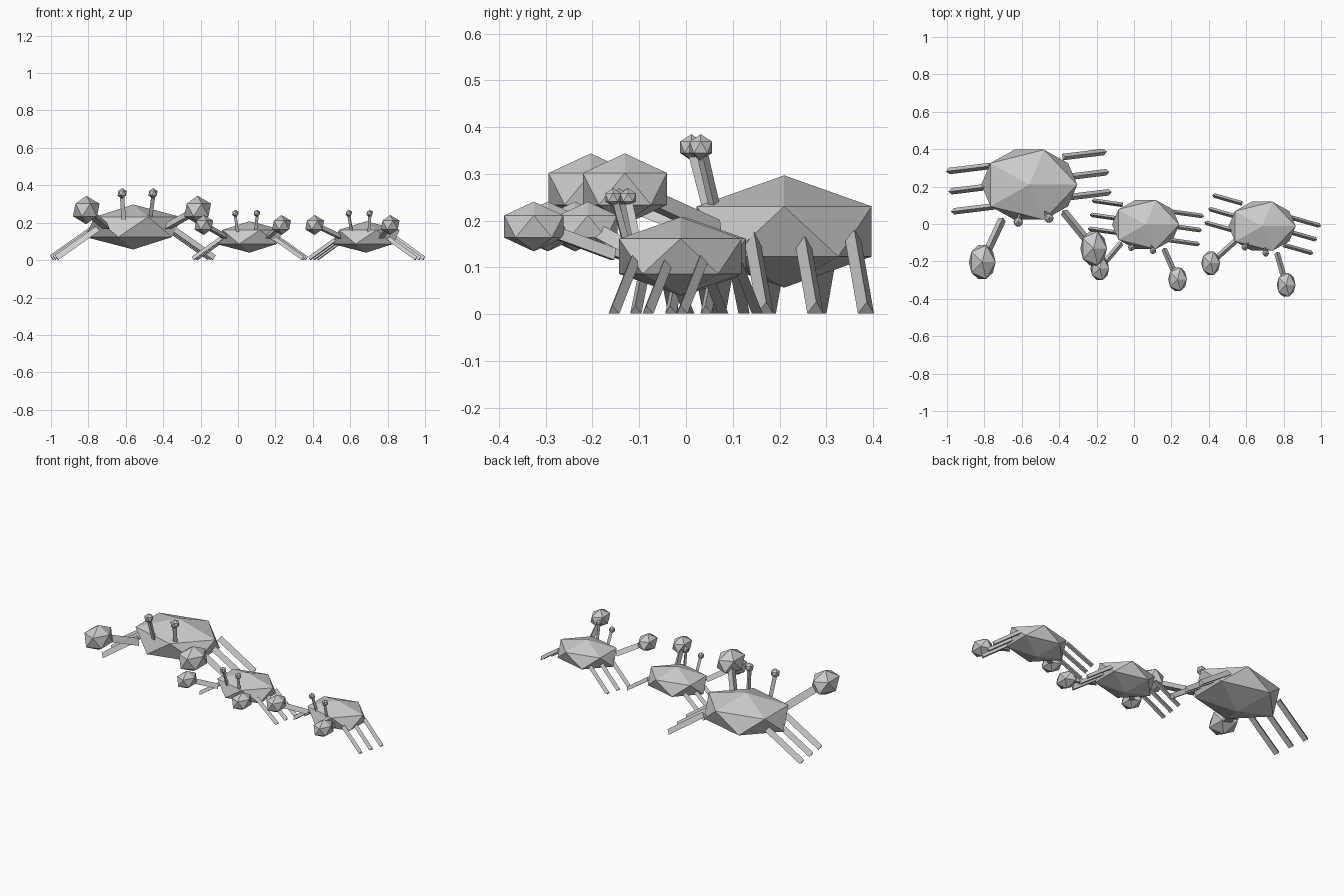
import bpy
import math
from mathutils import Matrix, Vector

cube = bpy.data.objects.get("Cube")
if cube:
    bpy.data.objects.remove(cube, do_unlink=True)

grey = bpy.data.materials.new("light_grey")
grey.use_nodes = True
colour = (0.6, 0.6, 0.6, 1)
grey.diffuse_color = colour
grey.node_tree.nodes["Principled BSDF"].inputs["Base Color"].default_value = colour


def finish(name):
    obj = bpy.context.object
    obj.name = name
    obj.data.materials.append(grey)
    return obj


def faceted_ball(name, centre, radii):
    bpy.ops.mesh.primitive_ico_sphere_add(subdivisions=1, radius=1, location=centre)
    finish(name).scale = radii


def rod(name, start, end, radius):
    """Three-sided bar between two points, ridge upwards."""
    span = end - start
    bpy.ops.mesh.primitive_cylinder_add(vertices=3, radius=radius, depth=span.length,
                                        location=(start + end) / 2)
    finish(name).rotation_euler = span.to_track_quat('Z', 'Y').to_euler()


def crab(prefix, x, y, turn, size):
    place = Matrix.Translation((x, y, 0)) @ Matrix.Rotation(math.radians(turn), 4, 'Z')

    def at(px, py, pz):
        return place @ (Vector((px, py, pz)) * size)

    def radii(*r):
        return [v * size for v in r]

    # Shell
    faceted_ball(prefix + "_body", at(0, 0, 0.177), radii(0.287, 0.22, 0.12))

    for side, s in (("left", 1), ("right", -1)):
        tag = prefix + "_" + side
        # Walking legs
        for row, ly in (("back", 0.125), ("middle", 0.016), ("front", -0.092)):
            rod(f"{tag}_{row}_leg", at(s * 0.2, ly, 0.165), at(s * 0.422, ly, 0.01),
                0.02 * size)
        # Claw arm and claw
        claw = at(s * 0.3, -0.38, 0.268)
        rod(tag + "_claw_arm", at(s * 0.165, -0.165, 0.178), claw, 0.025 * size)
        faceted_ball(tag + "_claw", claw, radii(0.08, 0.106, 0.076))
        # Eye on its stalk
        eye = at(s * 0.083, -0.19, 0.357)
        rod(tag + "_eye_stalk", at(s * 0.068, -0.155, 0.215), eye, 0.014 * size)
        faceted_ball(tag + "_eye", eye, radii(0.028, 0.028, 0.028))


crab("large_crab", -0.56, 0.21, 7, 1)
crab("middle_crab", 0.062, -0.003, -8, 0.7)
crab("end_crab", 0.685, -0.012, -16, 0.7)
